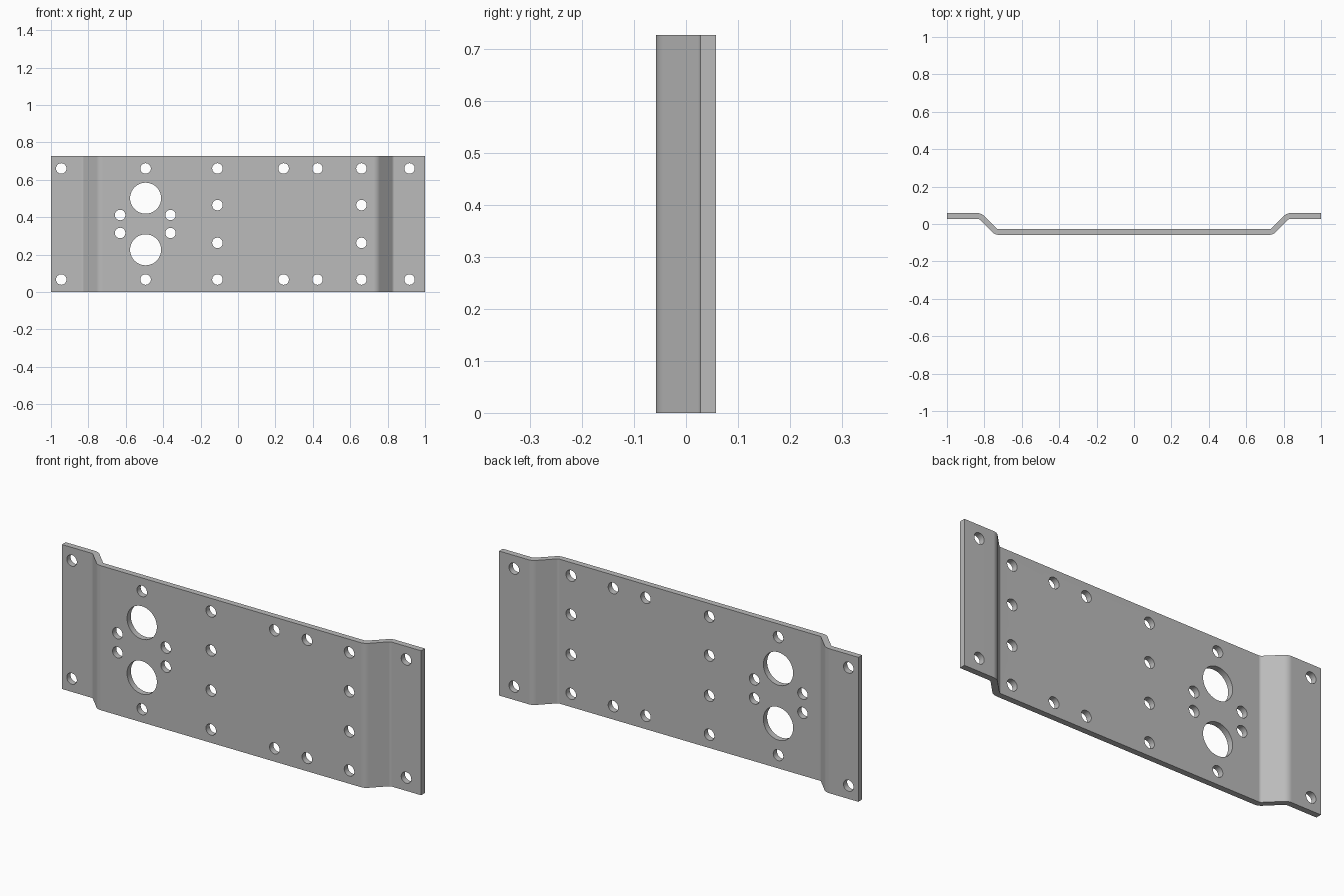
import bpy, bmesh, math
from mathutils import Vector, Matrix

cube = bpy.data.objects.get("Cube")
if cube:
    bpy.data.objects.remove(cube, do_unlink=True)

HEIGHT, THICK, DEPTH = 0.727, 0.03, 0.116
MID_Z = HEIGHT / 2
LINE_Y = (DEPTH - THICK) / 2      # offset of the sheet's middle line
BEND_R = 0.033

steel = bpy.data.materials.new("Grey steel")
steel.use_nodes = True
GREY = (0.5, 0.5, 0.5, 1)
steel.diffuse_color = GREY
steel.node_tree.nodes["Principled BSDF"].inputs["Base Color"].default_value = GREY


def make_object(name, bm):
    bmesh.ops.recalc_face_normals(bm, faces=bm.faces)
    mesh = bpy.data.meshes.new(name)
    bm.to_mesh(mesh)
    bm.free()
    mesh.materials.append(steel)
    obj = bpy.data.objects.new(name, mesh)
    bpy.context.collection.objects.link(obj)
    return obj


def offset_path(side, steps=6):
    """One face of the bent sheet; side is +1 for back, -1 for front."""
    tan_len = BEND_R * math.tan(math.pi / 8)
    half = []
    # right half, from the middle outwards: bend up, then bend flat
    for cx, cy, turn in ((0.737, -LINE_Y, 1), (0.737 + 2 * LINE_Y, LINE_Y, -1)):
        if turn > 0:
            centre = Vector((cx - tan_len, cy + BEND_R))
        else:
            centre = Vector((cx + tan_len, cy - BEND_R))
        radius = BEND_R - turn * side * THICK / 2
        for i in range(steps + 1):
            a = math.pi / 4 * (i / steps if turn > 0 else 1 - i / steps)
            half.append(centre + turn * radius * Vector((math.sin(a), -math.cos(a))))
    half.append(Vector((1, LINE_Y + side * THICK / 2)))
    return [Vector((-p.x, p.y)) for p in reversed(half)] + half


# Bent sheet, extruded upwards from its profile
bm = bmesh.new()
outline = offset_path(-1) + offset_path(1)[::-1]
base = bm.faces.new([bm.verts.new((p.x, p.y, 0)) for p in outline])
top = bmesh.ops.extrude_face_region(bm, geom=[base])
bmesh.ops.translate(bm, vec=(0, 0, HEIGHT),
                    verts=[v for v in top["geom"] if isinstance(v, bmesh.types.BMVert)])
plate = make_object("mounting_plate", bm)

# Holes: x positions, distance above and below the mid height, radius
SMALL, LARGE = 0.028, 0.083
hole_rows = [
    ((-0.945, -0.494, -0.11, 0.244, 0.425, 0.66, 0.917), 0.297, SMALL),
    ((-0.11, 0.66), 0.101, SMALL),
    ((-0.63, -0.361), 0.048, SMALL),
    ((-0.494,), 0.138, LARGE),
]
bm = bmesh.new()
for xs, dz, radius in hole_rows:
    for x in xs:
        for z in (MID_Z - dz, MID_Z + dz):
            place = Matrix.Translation((x, 0, z)) @ Matrix.Rotation(math.pi / 2, 4, 'X')
            bmesh.ops.create_cone(bm, cap_ends=True, segments=40, radius1=radius,
                                  radius2=radius, depth=0.4, matrix=place)
cutter = make_object("hole_cutter", bm)
cutter.hide_render = True

# Punch the holes, then smooth the bends and hole walls
bpy.ops.object.select_all(action='DESELECT')
bpy.context.view_layer.objects.active = plate
plate.select_set(True)
punch = plate.modifiers.new("Punch holes", 'BOOLEAN')
punch.operation = 'DIFFERENCE'
punch.solver = 'EXACT'
punch.object = cutter
bpy.ops.object.modifier_apply(modifier=punch.name)
bpy.data.objects.remove(cutter, do_unlink=True)
bpy.ops.object.shade_smooth_by_angle(angle=math.radians(30))
flat = plate.modifiers.new("Keep flats flat", 'WEIGHTED_NORMAL')
flat.keep_sharp = True
